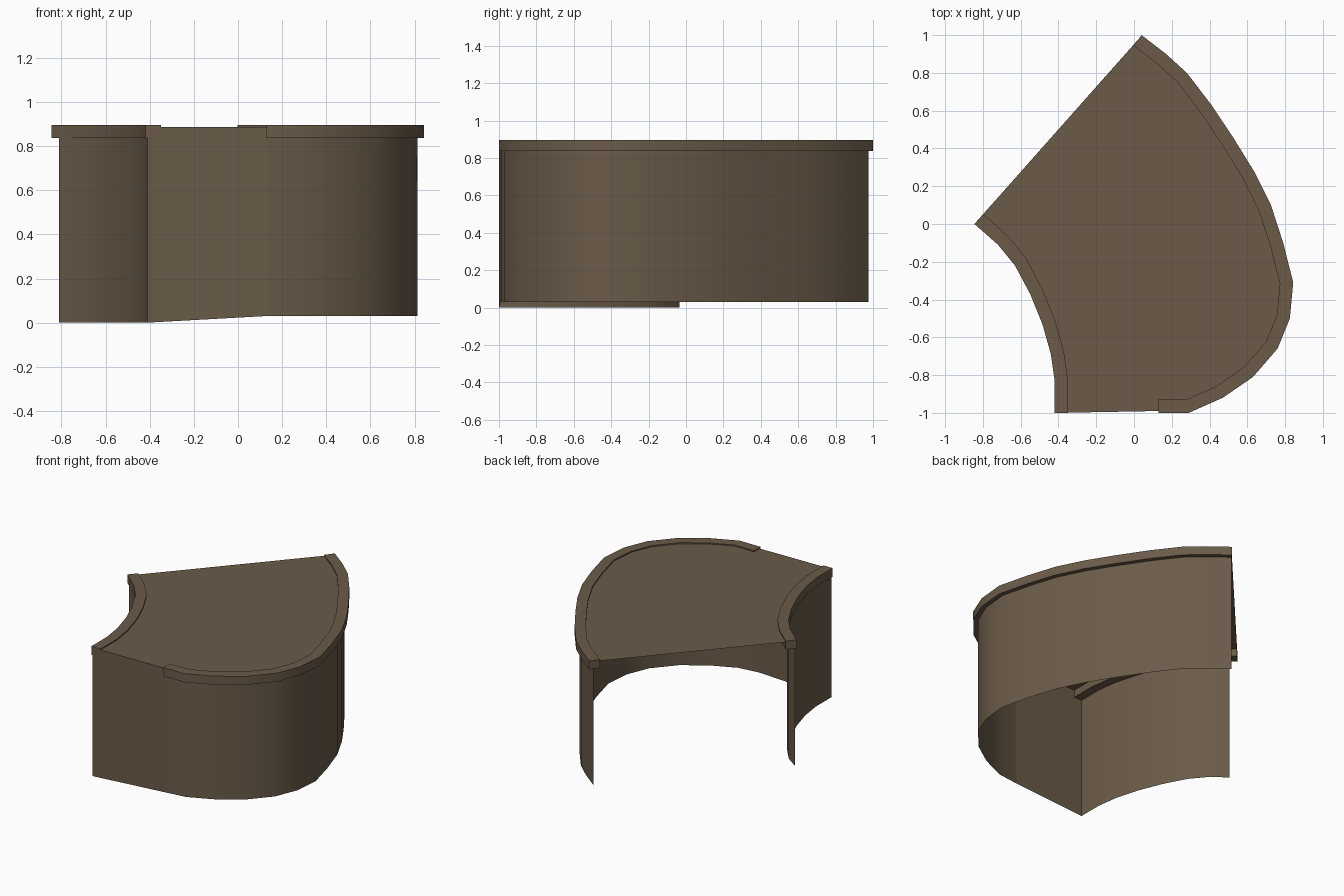
import bpy, bmesh
from mathutils import Vector

if "Cube" in bpy.data.objects:
    bpy.data.objects.remove(bpy.data.objects["Cube"], do_unlink=True)

brown = bpy.data.materials.new("earth_brown")
brown.use_nodes = True
COLOUR = (0.145, 0.105, 0.066, 1)
brown.diffuse_color = COLOUR
brown.node_tree.nodes["Principled BSDF"].inputs["Base Color"].default_value = COLOUR

RIM_LOW, RIM_TOP, DECK = 0.836, 0.895, 0.887

# Plan curves; the body lies to the left of each path
concave = [(-.845, 0), (-.72, -.11), (-.63, -.22), (-.55, -.37), (-.485, -.53),
           (-.44, -.69), (-.42, -.83), (-.42, -1)]
convex = [(.13, -1), (.29, -1), (.47, -.92), (.63, -.81), (.76, -.66), (.825, -.5),
          (.843, -.31), (.79, -.1), (.725, .1), (.635, .28), (.53, .45), (.41, .63),
          (.28, .8), (.17, .9), (.04, 1)]


def offset(path, dist):
    """Shift a plan path to its left by a constant distance."""
    pts = [Vector(p) for p in path]
    segs = [(b - a).normalized() for a, b in zip(pts, pts[1:])]
    out = []
    for i, p in enumerate(pts):
        a, b = segs[max(i - 1, 0)], segs[min(i, len(segs) - 1)]
        na, nb = Vector((-a.y, a.x)), Vector((-b.y, b.x))
        out.append(p + (na + nb) * dist / (1 + na.dot(nb)))
    return out


def finish(name, bm):
    mesh = bpy.data.meshes.new(name)
    bm.to_mesh(mesh)
    bm.free()
    mesh.materials.append(brown)
    ob = bpy.data.objects.new(name, mesh)
    bpy.context.collection.objects.link(ob)
    bpy.ops.object.select_all(action='DESELECT')
    ob.select_set(True)
    bpy.context.view_layer.objects.active = ob
    bpy.ops.object.shade_smooth_by_angle(angle=0.55)
    return ob


def wall(name, path, lows):
    """Thin upright sheet along a path, with its own bottom height per point."""
    bm = bmesh.new()
    cols = [(bm.verts.new((p[0], p[1], z)), bm.verts.new((p[0], p[1], DECK)))
            for p, z in zip(path, lows)]
    for a, b in zip(cols, cols[1:]):
        bm.faces.new((a[0], b[0], b[1], a[1]))
    return finish(name, bm)


def rim(name, path, width):
    """Rectangular lip swept along a path."""
    bm = bmesh.new()
    rings = []
    for o, i in zip(offset(path, 0), offset(path, width)):
        rings.append([bm.verts.new((p.x, p.y, z)) for p, z in
                      ((o, RIM_LOW), (o, RIM_TOP), (i, RIM_TOP), (i, RIM_LOW))])
    for a, b in zip(rings, rings[1:]):
        for k in range(4):
            n = (k + 1) % 4
            bm.faces.new((a[k], b[k], b[n], a[n]))
    bm.faces.new(rings[0])
    bm.faces.new(rings[-1][::-1])
    bmesh.ops.recalc_face_normals(bm, faces=bm.faces)
    return finish(name, bm)


# Walls, open at the bottom and along the diagonal back
inner_path = offset(concave, 0.01)
inner_path[0] = Vector((-.81, -.035))
outer_path = offset(convex, 0.03)
outer_path[0] = Vector((.13, -.99))
wall("inner_curved_wall", inner_path, [0] * len(inner_path))
wall("outer_curved_wall", outer_path, [.03] * len(outer_path))
wall("front_panel", [inner_path[-1], outer_path[0]], [0, .03])

# Raised lips
rim("inner_rim", concave, 0.07)
rim("outer_rim", convex, 0.07)

# Flat top sheet, set slightly below the lips
bm = bmesh.new()
outline = offset(concave, 0.01) + outer_path
top = bm.faces.new([bm.verts.new((p.x, p.y, DECK)) for p in outline])
bmesh.ops.triangulate(bm, faces=[top])
finish("deck", bm)
